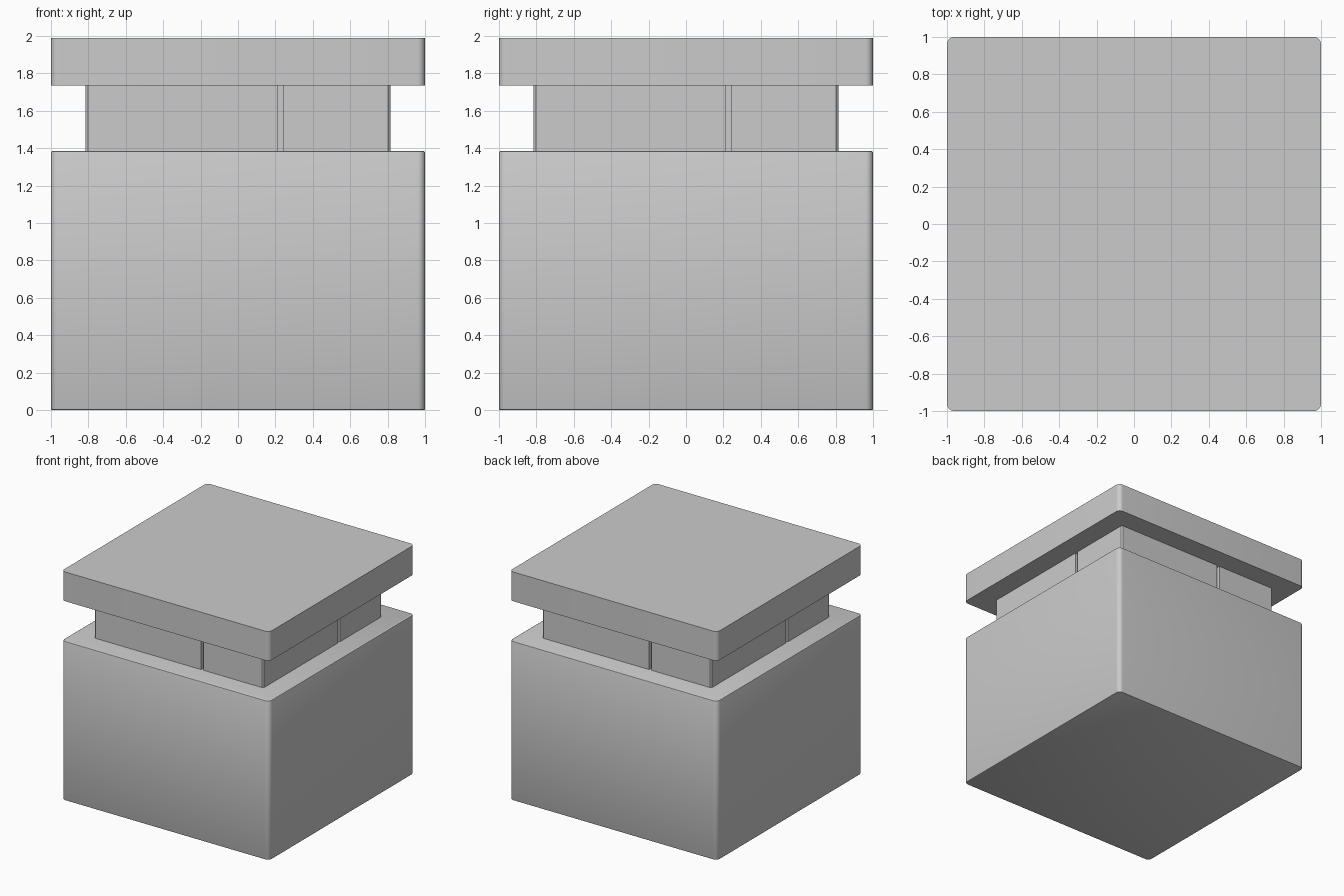
import bpy, bmesh
from math import cos, sin, pi

if "Cube" in bpy.data.objects:
    bpy.data.objects.remove(bpy.data.objects["Cube"])


def prism(name, outline, z0, z1, rim=0.0):
    """Extrude a closed outline; optionally bevel its top and bottom rims."""
    bm = bmesh.new()
    base = bm.faces.new([bm.verts.new((x, y, z0)) for x, y in outline])
    top = bmesh.ops.extrude_face_region(bm, geom=[base], use_keep_orig=True)
    verts = [g for g in top["geom"] if isinstance(g, bmesh.types.BMVert)]
    bmesh.ops.translate(bm, verts=verts, vec=(0, 0, z1 - z0))
    bmesh.ops.recalc_face_normals(bm, faces=bm.faces)
    if rim:
        edges = [e for e in bm.edges if abs(e.verts[0].co.z - e.verts[1].co.z) < 1e-6]
        bmesh.ops.bevel(bm, geom=edges, offset=rim, segments=2, profile=0.5, affect='EDGES')
    mesh = bpy.data.meshes.new(name)
    bm.to_mesh(mesh)
    bm.free()
    ob = bpy.data.objects.new(name, mesh)
    bpy.context.collection.objects.link(ob)
    bpy.ops.object.select_all(action='DESELECT')
    ob.select_set(True)
    bpy.context.view_layer.objects.active = ob
    bpy.ops.object.shade_smooth_by_angle(angle=pi / 6)
    return ob


def spin(points):
    """Repeat one side's points around all four sides."""
    out = []
    for k in range(4):
        c, s = round(cos(k * pi / 2)), round(sin(k * pi / 2))
        out += [(c * x - s * y, s * x + c * y) for x, y in points]
    return out


def rounded_square(half, radius, segs=8):
    m = half - radius
    return spin([(m + radius * sin(a), -m - radius * cos(a))
                 for a in (i * pi / 2 / segs for i in range(segs + 1))])


# Main box and overhanging lid
prism("box_body", rounded_square(1.0, 0.04), 0.0, 1.385, rim=0.008)
prism("lid", rounded_square(1.0, 0.04), 1.735, 1.99)

# Recessed neck with one narrow off-centre groove per side
H, C, D = 0.815, 0.012, 0.06
neck_side = [(-H + C, -H), (0.215, -H), (0.215, -H + D),
             (0.24, -H + D), (0.24, -H), (H - C, -H)]
prism("neck", spin(neck_side), 1.375, 1.735)
